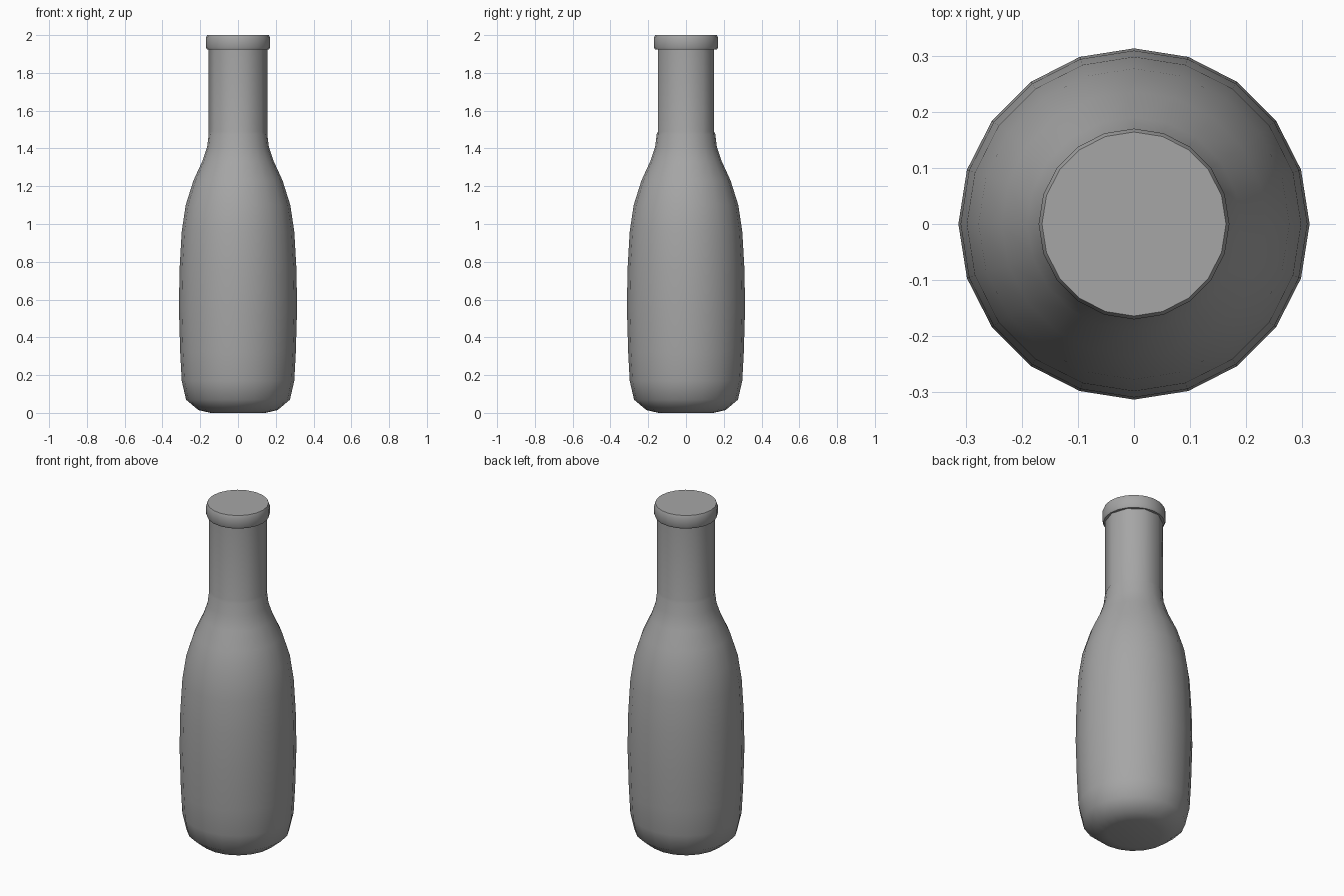
import bpy, bmesh, math

cube = bpy.data.objects.get("Cube")
if cube:
    bpy.data.objects.remove(cube, do_unlink=True)

SIDES = 20


def make_material(name, colour):
    mat = bpy.data.materials.new(name)
    mat.use_nodes = True
    mat.diffuse_color = colour
    mat.node_tree.nodes["Principled BSDF"].inputs["Base Color"].default_value = colour
    return mat


def lathe(name, profile, mat, flat_from=None):
    """Revolve (radius, z) points and cap both ends.
    Rings at or above flat_from become ten-sided by pulling in odd points."""
    bm = bmesh.new()
    rings = []
    for radius, z in profile:
        ring = []
        for i in range(SIDES):
            a = math.tau * i / SIDES
            r = radius
            if flat_from is not None and z >= flat_from and i % 2:
                r *= math.cos(math.tau / SIDES)
            ring.append(bm.verts.new((r * math.cos(a), r * math.sin(a), z)))
        rings.append(ring)
    for low, high in zip(rings, rings[1:]):
        for i in range(SIDES):
            j = (i + 1) % SIDES
            bm.faces.new((low[i], low[j], high[j], high[i]))
    bm.faces.new(rings[0][::-1])
    bm.faces.new(rings[-1])
    mesh = bpy.data.meshes.new(name)
    bm.to_mesh(mesh)
    bm.free()
    obj = bpy.data.objects.new(name, mesh)
    bpy.context.collection.objects.link(obj)
    mesh.materials.append(mat)
    bpy.ops.object.select_all(action="DESELECT")
    obj.select_set(True)
    bpy.context.view_layer.objects.active = obj
    bpy.ops.object.shade_smooth_by_angle(angle=math.radians(45))
    return obj


grey = make_material("grey glass", (0.38, 0.38, 0.38, 1))

# Rounded body, shoulder and straight neck
lathe("bottle_body", [
    (0.145, 0), (0.21, 0.015), (0.275, 0.07), (0.298, 0.17), (0.306, 0.32),
    (0.313, 0.56), (0.309, 0.77), (0.298, 0.96), (0.277, 1.1), (0.236, 1.23),
    (0.19, 1.33), (0.163, 1.41), (0.155, 1.475), (0.155, 1.49), (0.155, 1.94),
], grey, flat_from=1.48)

# Closed lip around the mouth
lathe("bottle_lip", [
    (0.164, 1.923), (0.17, 1.935), (0.17, 1.985), (0.164, 2.0),
], grey)
